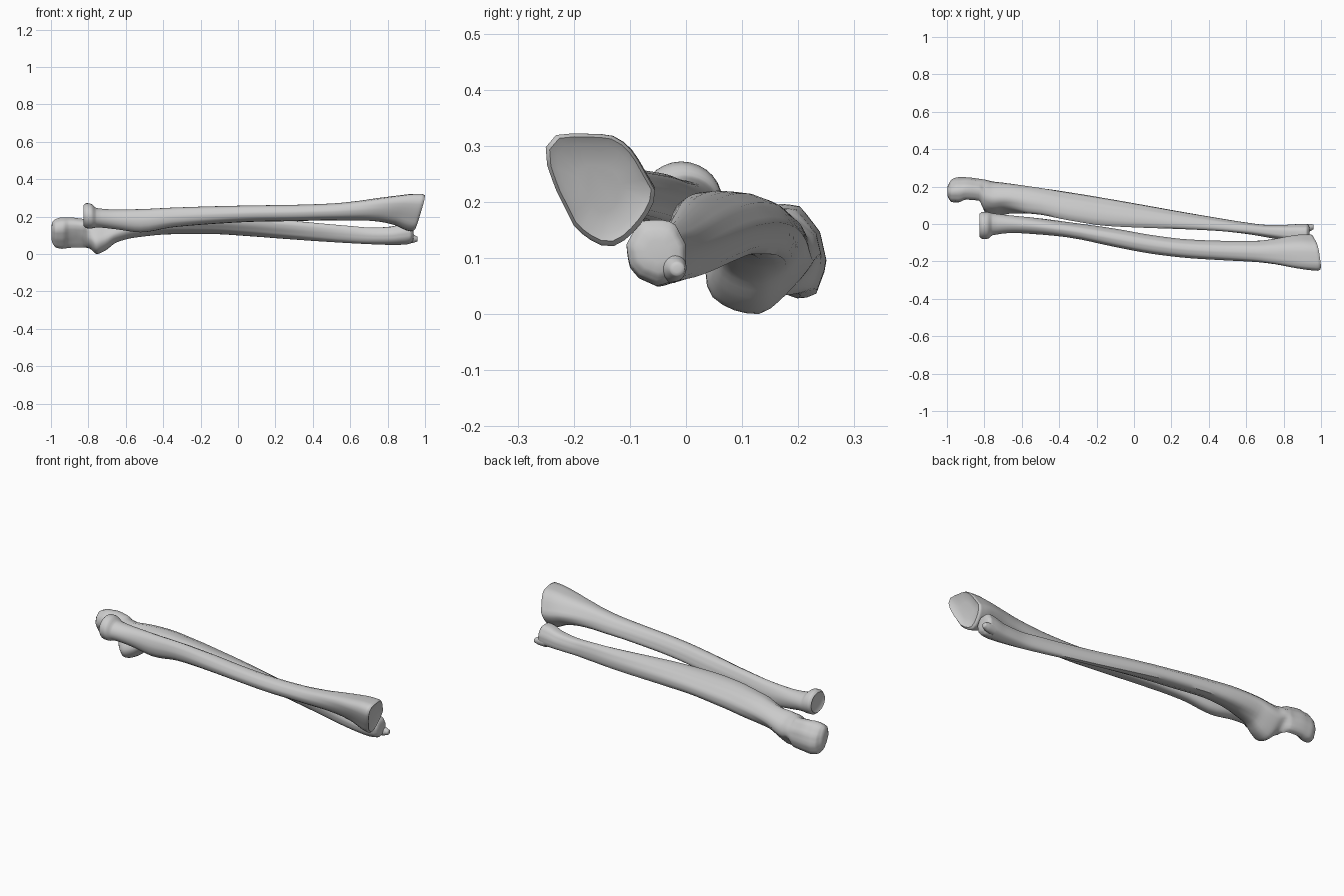
import bpy, bmesh, math

if "Cube" in bpy.data.objects:
    bpy.data.objects.remove(bpy.data.objects["Cube"])

RAYS = 28   # points round each cross-section
STEPS = 4   # rings between two measured stations


def ray_shape(poly):
    """Resample a unit-box outline at equal angles about its middle."""
    out = []
    for k in range(RAYS):
        a = 2 * math.pi * k / RAYS + 0.01
        dx, dy = math.cos(a), math.sin(a)
        best = 0
        for (x1, y1), (x2, y2) in zip(poly, poly[1:] + poly[:1]):
            px, py, ex, ey = x1 - .5, y1 - .5, x2 - x1, y2 - y1
            det = dx * ey - dy * ex
            if abs(det) < 1e-9:
                continue
            r, s = (px * ey - py * ex) / det, (px * dy - py * dx) / det
            if r > 0 and -1e-6 <= s <= 1 + 1e-6:
                best = max(best, r)
        out.append((.5 + best * dx, .5 + best * dy))
    return out


def blend(shapes, t):
    """Mix neighbouring shapes and stretch the mix to fill the unit box."""
    i = min(int(t), len(shapes) - 1)
    j, f = min(i + 1, len(shapes) - 1), t - i
    pts = [[a[c] * (1 - f) + b[c] * f for c in (0, 1)] for a, b in zip(shapes[i], shapes[j])]
    for c in (0, 1):
        lo, hi = min(p[c] for p in pts), max(p[c] for p in pts)
        for p in pts:
            p[c] = (p[c] - lo) / (hi - lo)
    return pts


def smooth_rows(rows):
    """Monotone cubic interpolation of the stations along x."""
    n = len(rows)

    def slope(i, c):
        if i in (0, n - 1):
            a, b = (rows[0], rows[1]) if i == 0 else (rows[-2], rows[-1])
            return (b[c] - a[c]) / (b[0] - a[0])
        d0 = (rows[i][c] - rows[i-1][c]) / (rows[i][0] - rows[i-1][0])
        d1 = (rows[i+1][c] - rows[i][c]) / (rows[i+1][0] - rows[i][0])
        return 0 if d0 * d1 <= 0 else 2 * d0 * d1 / (d0 + d1)

    out = []
    for i in range(n - 1):
        a, b = rows[i], rows[i + 1]
        h = b[0] - a[0]
        for k in range(STEPS):
            s = k / STEPS
            r = [a[0] + h * s]
            for c in range(1, 6):
                r.append((2*s**3 - 3*s*s + 1) * a[c] + (s**3 - 2*s*s + s) * h * slope(i, c)
                         + (3*s*s - 2*s**3) * b[c] + (s**3 - s*s) * h * slope(i + 1, c))
            out.append(r)
    return out + [list(rows[-1])]


def loft(bm, rows, shapes, skew=(0, 0), domes=(0.01, 0.01)):
    """Skin cross-sections (x, y0, y1, z0, z1, shape) and close the ends."""
    shapes = [ray_shape(s) for s in shapes]
    rings = []
    for x, y0, y1, z0, z1, t in smooth_rows(rows):
        f = max(0, (x - .7) / .27)
        rings.append([(x + f * (skew[0] * (u - .5) + skew[1] * (v - .5)),
                       y0 + (y1 - y0) * u, z0 + (z1 - z0) * v) for u, v in blend(shapes, max(0, t))])

    def inset(ring, scale, dx):
        c = [sum(p[i] for p in ring) / RAYS for i in range(3)]
        return [tuple(c[i] + (p[i] - c[i]) * scale + (dx if i == 0 else 0) for i in range(3)) for p in ring]

    first, last = rings[0], rings[-1]
    for scale, h in ((.85, .6), (.45, 1)):
        rings.insert(0, inset(first, scale, -domes[0] * h))
        rings.append(inset(last, scale, domes[1] * h))
    vs = [[bm.verts.new(p) for p in r] for r in rings]
    for a, b in zip(vs, vs[1:]):
        for k in range(RAYS):
            m = (k + 1) % RAYS
            bm.faces.new((a[k], a[m], b[m], b[k]))
    bm.faces.new(vs[0])
    bm.faces.new(vs[-1])


def finish(bm, name):
    bmesh.ops.recalc_face_normals(bm, faces=bm.faces)
    me = bpy.data.meshes.new(name)
    bm.to_mesh(me)
    bm.free()
    ob = bpy.data.objects.new(name, me)
    bpy.context.collection.objects.link(ob)
    bpy.ops.object.select_all(action='DESELECT')
    ob.select_set(True)
    bpy.context.view_layer.objects.active = ob
    bpy.ops.object.shade_smooth_by_angle(angle=math.radians(50))


circle = [(.5 + .5 * math.cos(i * math.pi / 12), .5 + .5 * math.sin(i * math.pi / 12)) for i in range(24)]

# Radius: round head, shaft with a ridge facing the ulna, flared far end
radius_ridge = [(1, .2), (.9, .6), (.72, .9), (.45, 1), (.15, .88), (0, .55), (.08, .25),
                (.35, .05), (.7, 0), (.93, .06)]
radius_end = [(0, .8), (.02, .9), (.09, .98), (.18, 1), (.58, .99), (.72, .91), (.8, .82), (1, .47),
              (.9, .27), (.74, .09), (.57, 0), (.42, .07), (.28, .17), (.1, .52)]
radius_rows = [
    (-.825, -.07, .055, .15, .262, 0), (-.81, -.08, .064, .138, .272, 0),
    (-.785, -.08, .064, .137, .268, 0), (-.755, -.06, .057, .142, .245, 0),
    (-.65, -.048, .045, .132, .238, .2), (-.52, -.055, .032, .116, .24, .5),
    (-.35, -.072, .01, .143, .248, .9), (-.1, -.123, -.025, .163, .256, 1),
    (.1, -.16, -.06, .173, .26, 1), (.3, -.183, -.083, .176, .263, 1),
    (.5, -.195, -.09, .18, .27, 1.1), (.65, -.203, -.09, .18, .285, 1.3),
    (.75, -.215, -.08, .174, .3, 1.6), (.85, -.236, -.062, .155, .314, 1.9),
    (.92, -.247, -.055, .127, .322, 2), (.955, -.25, -.055, .121, .322, 2),
    (.968, -.243, -.062, .13, .316, 2)]
bm = bmesh.new()
loft(bm, radius_rows, [circle, radius_ridge, radius_end], (-.025, .045), (-.008, -.012))
finish(bm, "radius_bone")

# Ulna: hooked near end, notch, beak, ridged shaft, small rounded head
hook = [(1, .36), (.9, .68), (.65, .95), (.4, 1), (.08, .85), (0, .6), (.2, .3), (.5, .03), (.65, 0), (.85, .03)]
notch = [(1, .35), (.9, .7), (.6, .98), (.35, 1), (.05, .88), (0, .72), (.2, .45), (.42, .2), (.6, 0), (.85, .05)]
beak = [(0, .35), (.07, .17), (.22, .05), (.42, 0), (.55, 0), (.72, .15), (.9, .35), (1, .5), (.95, .72),
        (.75, .93), (.5, 1), (.3, .86), (.14, .6)]
ulna_ridge = [(1, .2), (.97, .5), (.75, .8), (.45, .97), (.15, 1), (0, .85), (.08, .55), (.3, .22),
              (.6, .03), (.88, 0)]
ulna_head = [(0, .6), (.15, .87), (.27, .98), (.55, 1), (.8, .96), (1, .6), (1, .2), (.75, .07), (.52, 0),
             (.2, .13), (.05, .3)]
ulna_rows = [
    (-.99, .135, .215, .055, .175, 0), (-.975, .117, .238, .035, .187, 0),
    (-.94, .115, .25, .028, .196, .1), (-.9, .13, .25, .033, .196, .7),
    (-.83, .125, .242, .036, .188, 1.1), (-.795, .06, .237, .03, .186, 1.8),
    (-.755, .035, .227, 0, .188, 2), (-.71, .045, .222, .018, .192, 2),
    (-.65, .057, .214, .062, .2, 2.2), (-.55, .055, .2, .088, .212, 2.6),
    (-.35, .02, .17, .106, .22, 3), (-.15, -.01, .137, .107, .212, 3),
    (.05, -.02, .102, .096, .2, 3), (.25, -.027, .066, .081, .182, 3),
    (.45, -.037, .032, .067, .163, 3.2), (.6, -.053, .008, .058, .15, 3.6),
    (.72, -.073, -.005, .052, .141, 3.9), (.82, -.092, -.004, .049, .147, 4),
    (.89, -.106, 0, .05, .166, 4), (.92, -.106, 0, .056, .168, 4), (.933, -.095, -.006, .068, .155, 4)]
bm = bmesh.new()
loft(bm, ulna_rows, [hook, notch, beak, ulna_ridge, ulna_head], (0, 0), (.008, .006))
# Pointed tip on the far end of the ulna
loft(bm, [(.89, -.05, 0, .055, .115, 0), (.93, -.043, .001, .058, .107, 0),
          (.957, -.03, -.002, .067, .094, 0)], [circle], (0, 0), (0, .004))
finish(bm, "ulna_bone")
